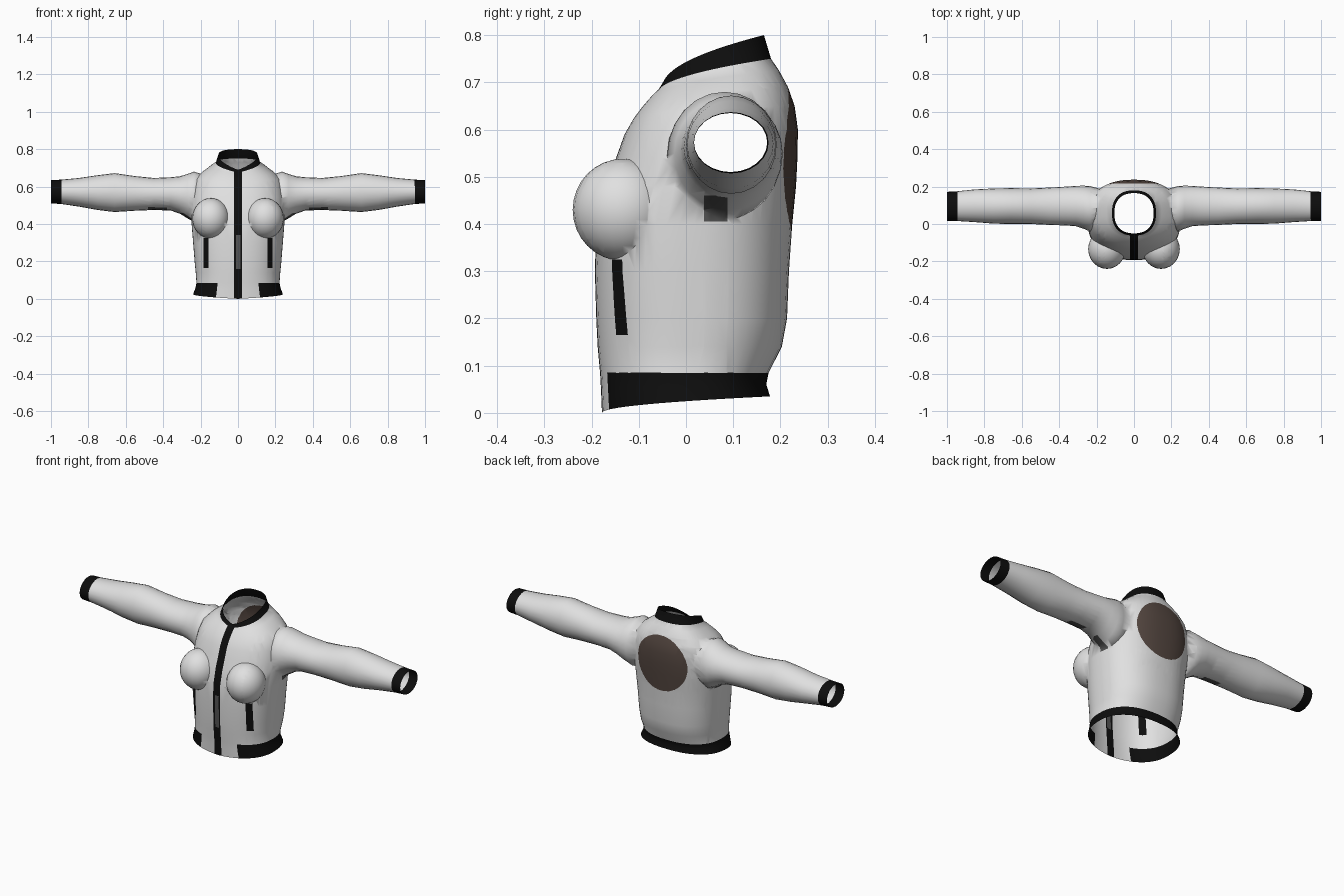
import bpy, bmesh
from math import sin, cos, pi, sqrt, copysign
from mathutils import Vector, Matrix

if "Cube" in bpy.data.objects:
    bpy.data.objects.remove(bpy.data.objects["Cube"])

FABRIC, TRIM, EMBLEM, GREY = range(4)


def material(name, rgb):
    m = bpy.data.materials.new(name)
    m.use_nodes = True
    m.diffuse_color = (*rgb, 1)
    node = next(n for n in m.node_tree.nodes if n.type == 'BSDF_PRINCIPLED')
    node.inputs["Base Color"].default_value = (*rgb, 1)
    node.inputs["Roughness"].default_value = 0.8
    return m


MATS = [material("white fabric", (0.75, 0.75, 0.75)),
        material("black trim", (0.004, 0.004, 0.004)),
        material("brown emblem", (0.09, 0.063, 0.052)),
        material("dark grey", (0.09, 0.09, 0.09))]


def finish(bm, name):
    bmesh.ops.recalc_face_normals(bm, faces=bm.faces)
    mesh = bpy.data.meshes.new(name)
    bm.to_mesh(mesh)
    bm.free()
    for m in MATS:
        mesh.materials.append(m)
    ob = bpy.data.objects.new(name, mesh)
    bpy.context.collection.objects.link(ob)
    return ob


def loft(name, rings, colour):
    """Closed tube through rings of points; end caps carry the GREY slot as a marker."""
    bm = bmesh.new()
    loops = [[bm.verts.new(p) for p in ring] for ring in rings]
    n = len(loops[0])
    for i, (a, b) in enumerate(zip(loops, loops[1:])):
        for j in range(n):
            k = (j + 1) % n
            f = bm.faces.new((a[j], a[k], b[k], b[j]))
            f.material_index = colour(i, f.calc_center_median())
    for loop in (loops[0], loops[-1]):
        mid = bm.verts.new(sum((v.co for v in loop), Vector()) / n)
        for j in range(n):
            bm.faces.new((loop[j], loop[(j + 1) % n], mid)).material_index = GREY
    return finish(bm, name)


def power(v, e):
    return copysign(abs(v) ** e, v)


# Torso: front z, front y, back z, back y, half width
TORSO = [(0, -.178, .035, .178, .24), (.05, -.18, .06, .17, .228),
         (.085, -.182, .085, .175, .222), (.14, -.187, .14, .203, .226),
         (.2, -.19, .2, .214, .232), (.3, -.193, .3, .218, .24),
         (.4, -.19, .4, .225, .248), (.48, -.17, .48, .233, .252),
         (.54, -.148, .54, .236, .25), (.59, -.13, .6, .237, .24),
         (.625, -.11, .65, .23, .225), (.65, -.09, .69, .216, .19),
         (.668, -.073, .725, .197, .148), (.675, -.062, .75, .18, .118),
         (.69, -.05, .8, .165, .105)]


def torso_ring(zf, yf, zb, yb, w, n=56):
    pts = []
    for j in range(n):
        a = 2 * pi * j / n
        s = power(sin(a), 0.85)
        t = (1 + s) / 2
        pts.append((w * power(cos(a), 0.85), yf + (yb - yf) * t,
                    zf + (zb - zf) * sqrt(max(t, 0))))
    return pts


def torso_colour(i, c):
    if i == len(TORSO) - 2:
        return TRIM
    if i < 2 and (c.y > 0 or abs(c.x) > .12):
        return TRIM
    return FABRIC


jacket = loft("jacket", [torso_ring(*r) for r in TORSO], torso_colour)

# Sleeve: x, front y, back y, bottom z, top z
SLEEVE = [(.17, 0, .185, .45, .66), (.235, -.04, .203, .41, .68),
          (.27, -.025, .205, .43, .668), (.31, -.012, .204, .455, .655),
          (.36, -.008, .2, .472, .65), (.45, -.005, .195, .475, .646),
          (.55, 0, .19, .471, .656), (.66, 0, .192, .464, .672),
          (.75, .002, .19, .475, .661), (.85, .01, .185, .493, .646),
          (.945, .016, .175, .507, .637), (1, .017, .172, .51, .635)]


def sleeve_ring(side, x, y0, y1, z0, z1, n=24):
    return [(side * x, (y0 + y1) / 2 + (y1 - y0) / 2 * cos(2 * pi * j / n),
             (z0 + z1) / 2 + (z1 - z0) / 2 * sin(2 * pi * j / n)) for j in range(n)]


def sleeve_colour(i, c):
    return TRIM if i == len(SLEEVE) - 2 else FABRIC


def bust(side):
    bm = bmesh.new()
    shape = Matrix.Translation((side * .145, -.134, .43)) @ Matrix.Diagonal((.1, .106, .108, 1))
    bmesh.ops.create_uvsphere(bm, u_segments=24, v_segments=16, radius=1, matrix=shape)
    return finish(bm, "bust")


# Join sleeves and bust into one shell
for side in (-1, 1):
    sleeve = loft("sleeve", [sleeve_ring(side, *r) for r in SLEEVE], sleeve_colour)
    for part in (sleeve, bust(side)):
        mod = jacket.modifiers.new("join", 'BOOLEAN')
        mod.operation, mod.solver, mod.object = 'UNION', 'EXACT', part
        bpy.context.view_layer.objects.active = jacket
        bpy.ops.object.modifier_apply(modifier=mod.name)
        bpy.data.objects.remove(part)

# Open the hem, neck and wrists
bm = bmesh.new()
bm.from_mesh(jacket.data)
caps = [f for f in bm.faces if f.material_index == GREY]
bmesh.ops.delete(bm, geom=caps, context='FACES')
bmesh.ops.triangulate(bm, faces=bm.faces)


def panel(test, planes, mat):
    """Cut a convex panel out of the chosen faces and colour it."""
    bm.normal_update()
    faces = [f for f in bm.faces if test(f.calc_center_median(), f.normal)]
    for co, no in planes:
        if not faces:
            return
        co, no = Vector(co), Vector(no)
        geom = set(faces)
        for f in faces:
            geom.update(f.edges)
            geom.update(f.verts)
        cut = bmesh.ops.bisect_plane(bm, geom=list(geom), dist=1e-5, plane_co=co, plane_no=no)
        faces = [f for f in cut["geom"] if isinstance(f, bmesh.types.BMFace)
                 and (f.calc_center_median() - co).dot(no) < 0]
    for f in faces:
        f.material_index = mat


def slab(axis, lo, hi):
    v = Vector((0, 0, 0))
    v[axis] = 1
    return [(v * lo, -v), (v * hi, v)]


def front(c, n):
    return c.y < -.03 and n.y < 0


# Front zip
panel(front, slab(0, -.021, .021), TRIM)
panel(front, slab(0, -.01, .014) + slab(2, .16, .34), GREY)

# Pockets and underarm patches
for s in (-1, 1):
    xs = sorted((s * .157, s * .185))
    panel(front, slab(0, *xs) + slab(2, .165, .325), TRIM)
    xs = sorted((s * .38, s * .48))
    panel(lambda c, n: n.z < -.3 and c.x * s > .3,
          slab(0, *xs) + slab(1, .04, .09), GREY)
    panel(lambda c, n: .2 < c.x * s < .3 and n.x * s > 0 and c.z < .5,
          slab(1, .038, .088) + slab(2, .405, .46), GREY)

# Round back emblem
R = .153
rim = [Vector((cos(a), 0, sin(a))) for a in (2 * pi * i / 28 for i in range(28))]
panel(lambda c, n: c.y > .1 and n.y > .2 and abs(c.x) < .22 and .3 < c.z < .74,
      [(Vector((0, 0, .535)) + d * R, d) for d in rim], EMBLEM)

bm.to_mesh(jacket.data)
bm.free()

# Smooth shading with crisp seams
bpy.ops.object.select_all(action='DESELECT')
jacket.select_set(True)
bpy.context.view_layer.objects.active = jacket
bpy.ops.object.shade_smooth_by_angle(angle=1.1)
